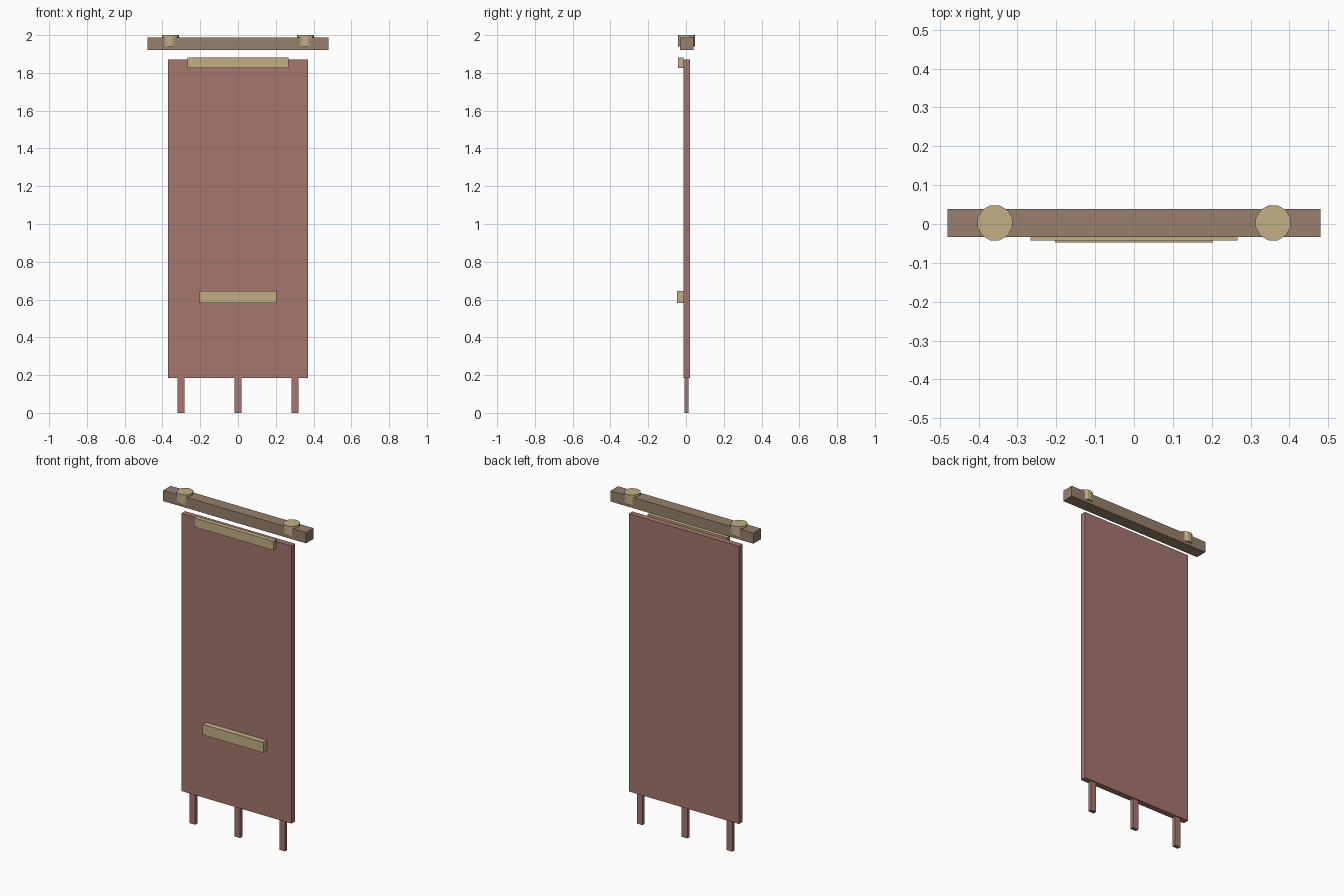
import bpy, math

if "Cube" in bpy.data.objects:
    bpy.data.objects.remove(bpy.data.objects["Cube"])

Y = 0.003  # depth centre of the cloth and pole


def material(name, rgb):
    m = bpy.data.materials.new(name)
    m.diffuse_color = (*rgb, 1)
    m.use_nodes = True
    m.node_tree.nodes["Principled BSDF"].inputs["Base Color"].default_value = m.diffuse_color
    return m


cloth = material("red_cloth", (0.38, 0.18, 0.155))
wood = material("brown_wood", (0.31, 0.215, 0.15))
gold = material("pale_gold", (0.54, 0.43, 0.23))


def box(name, x, y, z, mat):
    """Box from (min, max) pairs along each axis."""
    bpy.ops.mesh.primitive_cube_add(
        size=1, location=[(a + b) / 2 for a, b in (x, y, z)])
    o = bpy.context.object
    o.name = name
    o.scale = [b - a for a, b in (x, y, z)]
    bpy.ops.object.transform_apply(location=False, rotation=False, scale=True)
    o.data.materials.append(mat)
    return o


# Hanging cloth panel
box("banner_cloth", (-0.37, 0.37), (Y - 0.0175, Y + 0.0175), (0.184, 1.87), cloth)

# Tassels along the bottom edge
for i, x in enumerate((-0.302, 0, 0.302)):
    box(f"tassel_{i + 1}", (x - 0.019, x + 0.019), (Y - 0.011, Y + 0.011), (0, 0.19), cloth)

# Raised trim strips on the front
box("upper_trim", (-0.267, 0.267), (-0.042, -0.014), (1.826, 1.881), gold)
box("lower_trim", (-0.204, 0.204), (-0.048, -0.014), (0.582, 0.646), gold)

# Cross pole above the cloth
box("cross_pole", (-0.48, 0.48), (Y - 0.036, Y + 0.036), (1.922, 1.987), wood)

# Upright twelve-sided pegs set through the pole
for side, sx in (("left", -1), ("right", 1)):
    bpy.ops.mesh.primitive_cylinder_add(
        vertices=12, radius=0.0465, depth=0.06,
        location=(sx * 0.358, Y, 1.97), rotation=(0, 0, math.radians(15)))
    peg = bpy.context.object
    peg.name = f"{side}_peg"
    peg.data.materials.append(gold)
